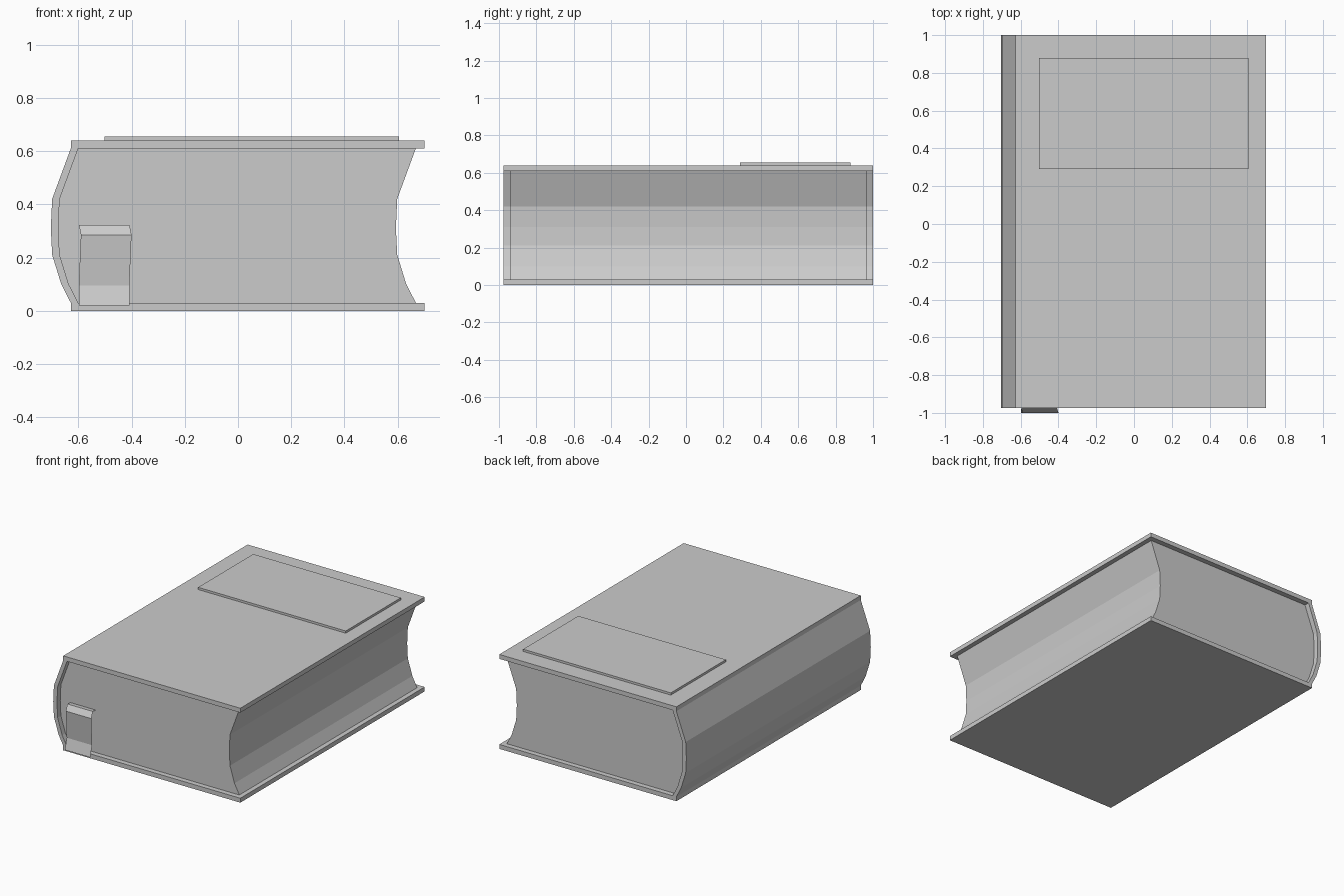
import bpy
import bmesh

cube = bpy.data.objects.get("Cube")
if cube:
    bpy.data.objects.remove(cube, do_unlink=True)

GREY = (0.6, 0.6, 0.6, 1.0)
grey = bpy.data.materials.new("plain grey")
grey.use_nodes = True
grey.diffuse_color = GREY
grey.node_tree.nodes["Principled BSDF"].inputs["Base Color"].default_value = GREY


def add_object(name, bm):
    mesh = bpy.data.meshes.new(name)
    bm.to_mesh(mesh)
    bm.free()
    mesh.materials.append(grey)
    obj = bpy.data.objects.new(name, mesh)
    bpy.context.collection.objects.link(obj)
    return obj


def prism(name, outline, y0, y1):
    """Extrude an x-z outline along y."""
    bm = bmesh.new()
    face = bm.faces.new([bm.verts.new((x, y0, z)) for x, z in outline])
    result = bmesh.ops.extrude_face_region(bm, geom=[face])
    moved = [v for v in result["geom"] if isinstance(v, bmesh.types.BMVert)]
    bmesh.ops.translate(bm, verts=moved, vec=(0, y1 - y0, 0))
    bmesh.ops.recalc_face_normals(bm, faces=bm.faces)
    return add_object(name, bm)


# Shared bulge of the spine and hollow of the page edge: (offset, height)
BOARD, HEIGHT = 0.03, 0.64
curve = [(0, BOARD), (0.036, 0.1), (0.07, 0.21), (0.075, 0.31),
         (0.07, 0.42), (0, HEIGHT - BOARD)]
inner = [(-0.6 - d, z) for d, z in curve]
outer = [(-0.628 - d, z) for d, z in curve]
fore_edge = [(0.668 - d, z) for d, z in curve]

# Cover: two boards joined by the rounded spine
cover = ([(0.7, 0), (0.7, BOARD)] + inner
         + [(0.7, HEIGHT - BOARD), (0.7, HEIGHT), (outer[-1][0], HEIGHT)]
         + outer[::-1] + [(outer[0][0], 0)])
prism("cover", cover, -0.975, 1.0)

# Page block
prism("pages", inner + fore_edge[::-1], -0.94, 0.965)

# Raised title plate
plate = [(-0.502, HEIGHT), (0.605, HEIGHT), (0.605, 0.655), (-0.502, 0.655)]
prism("title_plate", plate, 0.29, 0.88)

# Bookmark ribbon: a thin sheet folded out of the pages
ribbon_path = [(-0.598, -0.94, 0.318), (-0.597, -0.975, 0.322),
               (-0.59, -1.0, 0.285), (-0.594, -0.99, 0.19),
               (-0.598, -0.98, 0.095), (-0.598, -1.0, 0.02)]
bm = bmesh.new()
rows = [[bm.verts.new((x + w, y, z)) for w in (0, 0.19)] for x, y, z in ribbon_path]
for (a, b), (c, d) in zip(rows, rows[1:]):
    bm.faces.new((a, c, d, b))
add_object("bookmark_ribbon", bm)
